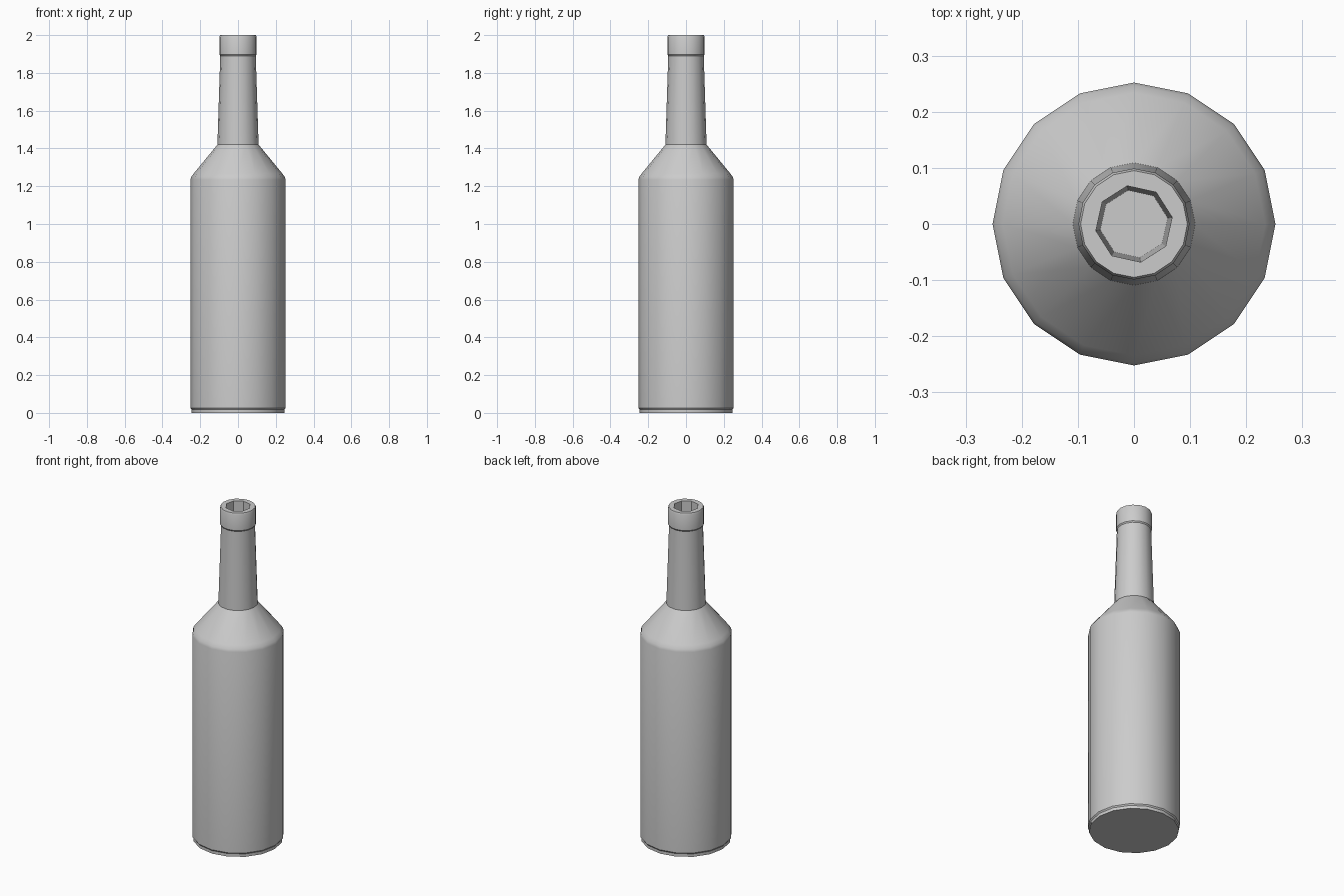
import bpy, bmesh
from math import radians, cos, sin

cube = bpy.data.objects.get("Cube")
if cube:
    bpy.data.objects.remove(cube)

glass = bpy.data.materials.new("light grey")
glass.use_nodes = True
GREY = (0.6, 0.6, 0.6, 1)
glass.diffuse_color = GREY
glass.node_tree.nodes["Principled BSDF"].inputs["Base Color"].default_value = GREY


def rings(bm, profile, sides, turn=0):
    """Sweep (radius, height) points around z; return the list of vertex rings."""
    loops = []
    for r, z in profile:
        angles = [radians(turn + 360 * i / sides) for i in range(sides)]
        loops.append([bm.verts.new((r * cos(a), r * sin(a), z)) for a in angles])
    for low, high in zip(loops, loops[1:]):
        for i in range(sides):
            j = (i + 1) % sides
            bm.faces.new((low[i], low[j], high[j], high[i]))
    return loops


def loop_edges(bm, loop):
    return [bm.edges.get((loop[i - 1], loop[i])) for i in range(len(loop))]


# Outer skin: foot, body, shoulder, neck and collar
outline = [(0.246, 0), (0.246, 0.018), (0.252, 0.026),
           (0.252, 1.235), (0.247, 1.25), (0.234, 1.268),
           (0.109, 1.42), (0.094, 1.89),
           (0.099, 1.897), (0.099, 1.99), (0.095, 2)]
# Eight-sided tapering bore
bore = [(0.069, 2), (0.061, 1.6)]

bm = bmesh.new()
outer = rings(bm, outline, 16)
inner = rings(bm, bore, 8, 10)
bm.faces.new(outer[0])
bm.faces.new(inner[-1])

# Flat rim between the collar and the bore
bmesh.ops.triangle_fill(bm, use_beauty=True,
                        edges=loop_edges(bm, outer[-1]) + loop_edges(bm, inner[0]))
bmesh.ops.recalc_face_normals(bm, faces=bm.faces)

mesh = bpy.data.meshes.new("bottle")
bm.to_mesh(mesh)
bm.free()
mesh.materials.append(glass)
bottle = bpy.data.objects.new("bottle", mesh)
bpy.context.collection.objects.link(bottle)

bpy.ops.object.select_all(action="DESELECT")
bottle.select_set(True)
bpy.context.view_layer.objects.active = bottle
bpy.ops.object.shade_smooth_by_angle(angle=radians(30))
